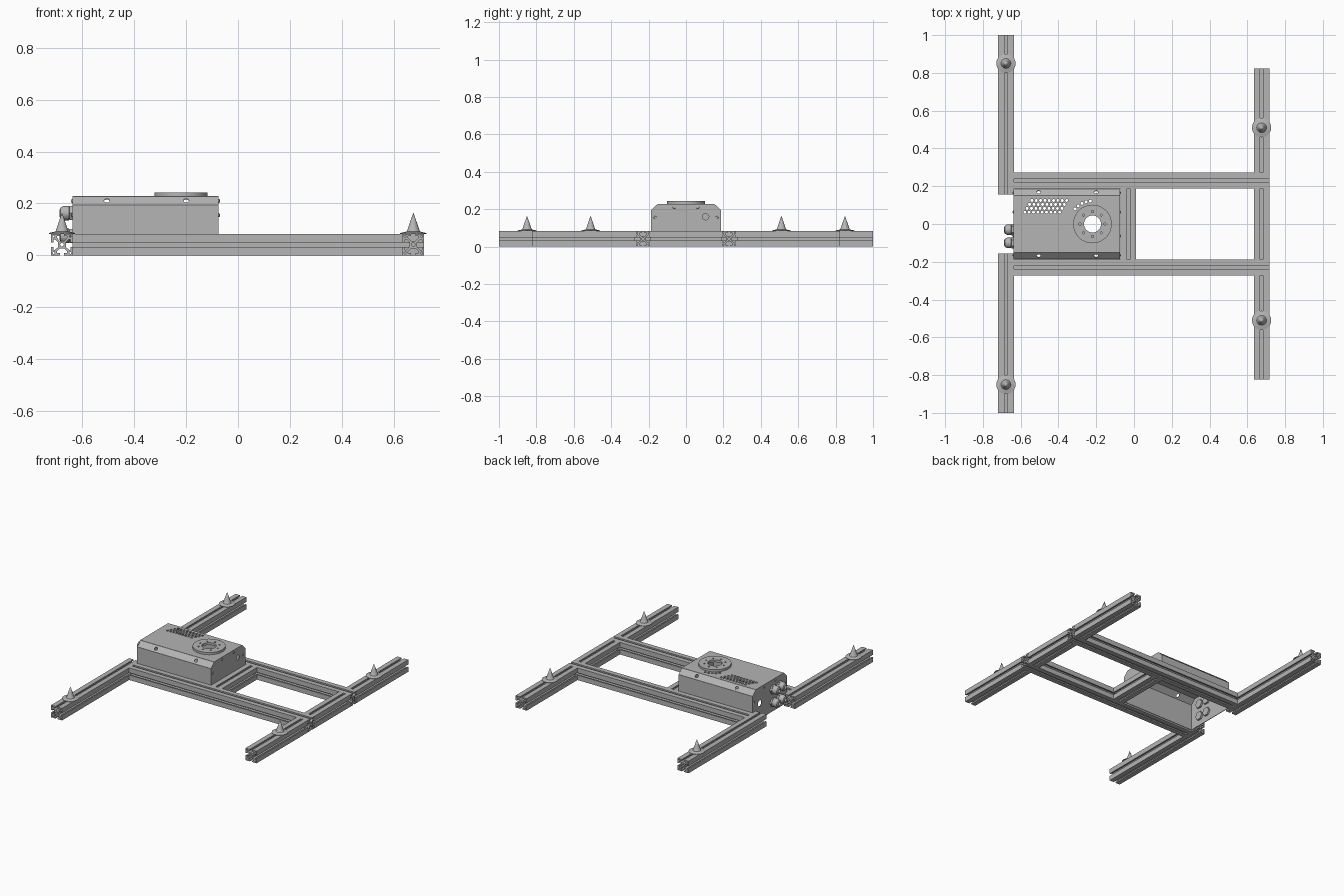
import bpy, bmesh
from math import pi, cos, sin, radians
from mathutils import Vector, Matrix

cube = bpy.data.objects.get("Cube")
if cube:
    bpy.data.objects.remove(cube)

metal = bpy.data.materials.new("brushed grey metal")
metal.use_nodes = True
grey = (0.46, 0.46, 0.46, 1)
metal.diffuse_color = grey
metal.node_tree.nodes["Principled BSDF"].inputs["Base Color"].default_value = grey

X, Y, Z = Vector((1, 0, 0)), Vector((0, 1, 0)), Vector((0, 0, 1))


def circle(cx, cy, r, n=16):
    return [(cx + r * cos(2 * pi * i / n), cy + r * sin(2 * pi * i / n)) for i in range(n)]


def add_object(name, mesh, matrix):
    obj = bpy.data.objects.new(name, mesh)
    mesh.materials.clear()
    mesh.materials.append(metal)
    bpy.context.collection.objects.link(obj)
    obj.matrix_world = matrix
    return obj


def plate(name, loops, origin, ux, uy, depth):
    """Flat outline with holes, thickened evenly on both sides of its plane."""
    curve = bpy.data.curves.new(name, 'CURVE')
    curve.dimensions = '2D'
    curve.fill_mode = 'BOTH'
    curve.extrude = depth / 2
    for loop in loops:
        s = curve.splines.new('POLY')
        s.points.add(len(loop) - 1)
        for p, (a, b) in zip(s.points, loop):
            p.co = (a, b, 0, 1)
        s.use_cyclic_u = True
        s.use_smooth = False
    temp = bpy.data.objects.new(name + " outline", curve)
    bpy.context.collection.objects.link(temp)
    deps = bpy.context.evaluated_depsgraph_get()
    mesh = bpy.data.meshes.new_from_object(temp.evaluated_get(deps))
    bpy.data.objects.remove(temp)
    bpy.data.curves.remove(curve)
    m = Matrix((ux, uy, ux.cross(uy))).transposed().to_4x4()
    m.translation = origin
    return add_object(name, mesh, m)


def lathe(name, profile, origin, axis=Z, steps=24):
    """Turned part from (radius, height) points."""
    bm = bmesh.new()
    vs = [bm.verts.new((r, 0, t)) for r, t in profile]
    es = [bm.edges.new(pair) for pair in zip(vs, vs[1:])]
    bmesh.ops.spin(bm, geom=vs + es, axis=Z, cent=(0, 0, 0), steps=steps, angle=2 * pi)
    bmesh.ops.remove_doubles(bm, verts=bm.verts, dist=0.0001)
    bmesh.ops.recalc_face_normals(bm, faces=bm.faces)
    mesh = bpy.data.meshes.new(name)
    bm.to_mesh(mesh)
    bm.free()
    m = axis.to_track_quat('Z', 'Y').to_matrix().to_4x4()
    m.translation = origin
    obj = add_object(name, mesh, m)
    if steps > 6:
        bpy.ops.object.select_all(action='DESELECT')
        obj.select_set(True)
        bpy.context.view_layer.objects.active = obj
        bpy.ops.object.shade_smooth_by_angle(angle=radians(35))
    return obj


# Slotted extrusion section: one side repeated around the square
H = 0.0415
half_slot = [(0.2, 1), (0.2, 0.78), (0.48, 0.78), (0.48, 0.64), (0.22, 0.36)]
side = [(-1, 1)] + [(-a, b) for a, b in half_slot] + half_slot[::-1]
section = []
for turn in range(4):
    section += [(a * H, b * H) for a, b in side]
    side = [(b, -a) for a, b in side]
bores = [circle(0, 0, 0.17 * H, 12)]
bores += [circle(i * 0.77 * H, j * 0.77 * H, 0.1 * H, 8) for i in (-1, 1) for j in (-1, 1)]


def rail(name, axis, start, end, offset):
    mid, length = (start + end) / 2, end - start
    if axis == 'X':
        plate(name, [section] + bores, (mid, offset, H), Y, Z, length)
    else:
        plate(name, [section] + bores, (offset, mid, H), Z, X, length)


# Frame rails
for tag, s in (("back", 1), ("front", -1)):
    rail(tag + "_long_rail", 'X', -0.638, 0.717, s * 0.23)
    a, b = sorted((s * 0.155, s))
    rail(tag + "_right_arm", 'Y', a, b, -0.678)
    a, b = sorted((s * 0.2715, s * 0.823))
    rail(tag + "_left_arm", 'Y', a, b, 0.6755)
rail("left_end_rail", 'Y', -0.1885, 0.1885, 0.6755)
rail("cross_rail", 'Y', -0.1885, 0.1885, -0.03)

# Spiked feet on round washers
spike = [(0, 0), (0.051, 0), (0.051, 0.003), (0.026, 0.009), (0.024, 0.012),
         (0.013, 0.045), (0, 0.082)]
for x, y in ((-0.678, 0.85), (0.6755, 0.51)):
    for s in (-1, 1):
        lathe("spike_foot", spike, (x, s * y, 2 * H))

# Housing: open-bottomed sheet metal shell
X0, X1, W, FLAT, LOW, SHOULDER, TOP = -0.635, -0.077, 0.187, 0.152, 0.01, 0.195, 0.228
T = 0.004
HUB = -0.22
holes = [circle(HUB, 0, 0.05, 32)]
for row in range(4):
    for col in range(9):
        holes.append(circle(-0.578 + row * 0.0125 + col * 0.023, 0.062 + row * 0.021, 0.008, 10))
for deg in range(95, 150, 11):
    holes.append(circle(HUB + 0.122 * cos(radians(deg)), 0.122 * sin(radians(deg)), 0.008, 10))
plate("housing_top", [[(X0, -FLAT), (X1, -FLAT), (X1, FLAT), (X0, FLAT)]] + holes,
      (0, 0, TOP - T / 2), X, Y, T)

slope = Vector((0, W - FLAT, SHOULDER - TOP))
sl = slope.length / 2
for tag, s in (("back", 1), ("front", -1)):
    d = Vector((0, s * slope.y, slope.z)).normalized()
    mid = Vector((0, s * (W + FLAT - T) / 2, (SHOULDER + TOP - T) / 2))
    strip = [(X0, -sl), (X1, -sl), (X1, sl), (X0, sl)]
    plate(tag + "_chamfer", [strip, circle(-0.505, 0, 0.011), circle(-0.2, 0, 0.011)],
          mid, X, d, T)
    plate(tag + "_wall", [[(X0, LOW), (X1, LOW), (X1, SHOULDER), (X0, SHOULDER)]],
          (0, s * (W - T / 2), 0), X, Z, T)

# End plates with their openings
end = [(-W, LOW), (W, LOW), (W, SHOULDER), (FLAT, TOP), (-FLAT, TOP), (-W, SHOULDER)]
plate("left_end_plate", [end, circle(0.105, 0.16, 0.017, 24)], (X1, 0, 0), Y, Z, T)
plate("right_end_plate", [end, circle(0.11, 0.118, 0.021, 24)], (X0, 0, 0), Y, Z, T)

# Round-headed screws on both ends
screw = [(0, 0), (0.008, 0), (0.007, 0.004), (0, 0.006)]
for x, axis in ((X0 - T / 2, -X), (X1 + T / 2, X)):
    for s in (-1, 1):
        for y, z in ((0.165, 0.155), (0.063, 0.21)):
            lathe("end_screw", screw, (x, s * y, z), axis, 12)

# Cable glands: hex nut, neck and domed cap, with a nut inside
gland = [(0, 0), (0.022, 0), (0.022, 0.014), (0.028, 0.016), (0.028, 0.036),
         (0.022, 0.048), (0.012, 0.053), (0.012, 0.04), (0, 0.04)]
hexagon = [(0, 0), (0.031, 0), (0.031, 0.012), (0, 0.012)]
for y in (-0.03, -0.1):
    for z in (0.075, 0.163):
        lathe("cable_gland", gland, (X0, y, z), -X)
        lathe("gland_nut", hexagon, (X0 - T / 2, y, z), -X, 6)
        lathe("gland_lock_nut", hexagon, (X0 + T / 2, y, z), X, 6)

# Mounting flange ring with its bolt circle
bolts = [circle(HUB + 0.066 * cos(i * pi / 4), 0.066 * sin(i * pi / 4), 0.006, 8) for i in range(8)]
plate("mounting_flange", [circle(HUB, 0, 0.102, 48), circle(HUB, 0, 0.045, 32)] + bolts,
      (0, 0, TOP + 0.0075), X, Y, 0.015)
